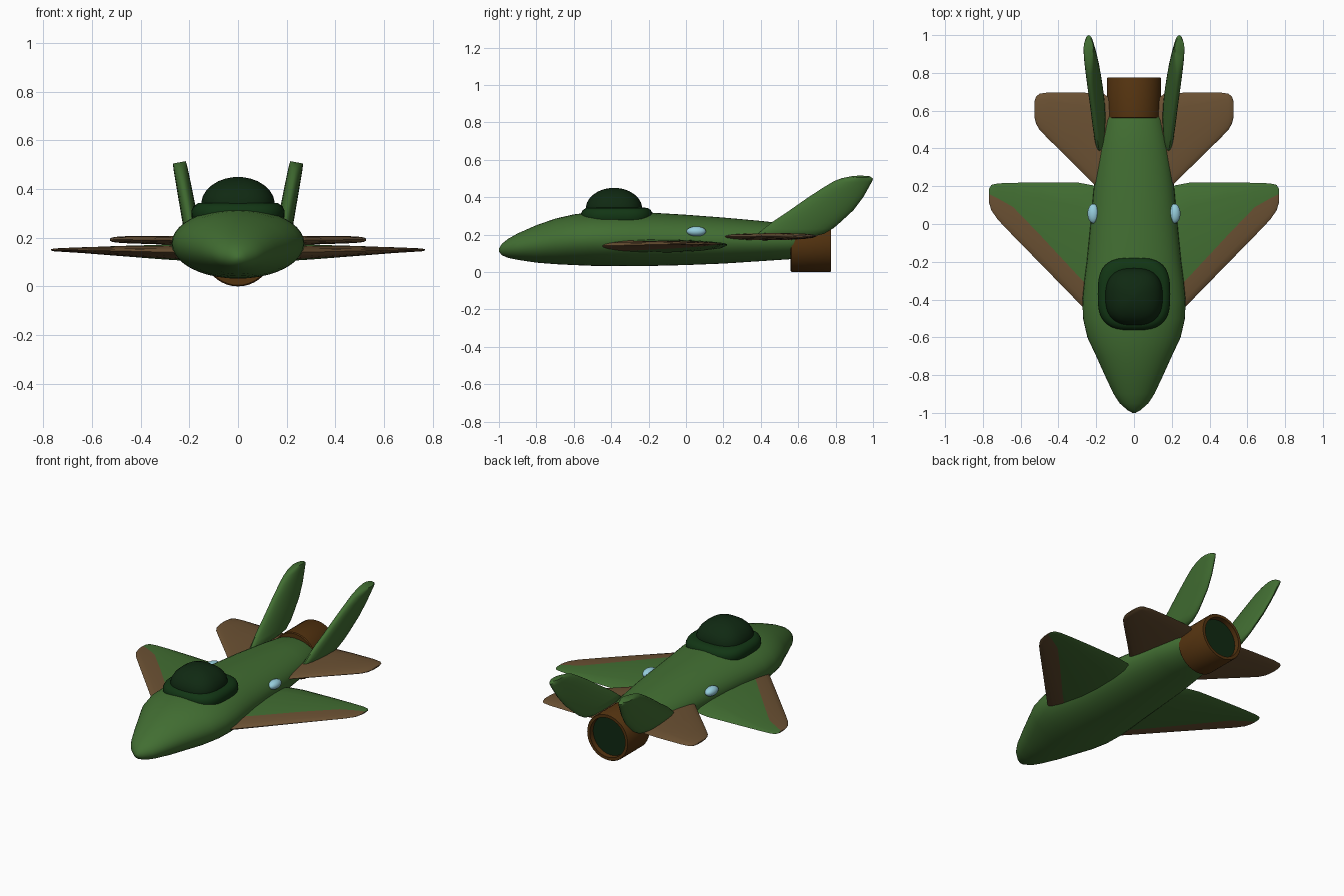
import bpy, bmesh, math

if "Cube" in bpy.data.objects:
    bpy.data.objects.remove(bpy.data.objects["Cube"])


def material(name, rgb):
    m = bpy.data.materials.new(name)
    m.diffuse_color = (*rgb, 1)
    m.use_nodes = True
    m.node_tree.nodes["Principled BSDF"].inputs["Base Color"].default_value = m.diffuse_color
    return m


GREEN = material("camo green", (0.054, 0.156, 0.032))
BROWN = material("camo brown", (0.147, 0.082, 0.033))
RUST = material("engine brown", (0.088, 0.033, 0.005))
RIM = material("rim green", (0.006, 0.036, 0.007))
GLASS = material("dark glass", (0.005, 0.022, 0.006))
LAMP = material("pale blue", (0.305, 0.61, 0.716))


def loft(name, rings, mats, rule=None, angle=40):
    """Skin closed rings of equal length; rule(ring, segment) picks the material."""
    bm = bmesh.new()
    rows = [[bm.verts.new(p) for p in ring] for ring in rings]
    n = len(rows[0])
    for i in range(len(rows) - 1):
        for j in range(n):
            k = (j + 1) % n
            f = bm.faces.new((rows[i][j], rows[i][k], rows[i + 1][k], rows[i + 1][j]))
            f.material_index = rule(i, j) if rule else 0
    bm.faces.new(rows[0])
    cap = bm.faces.new(rows[-1])
    cap.material_index = rule(len(rows) - 2, 0) if rule else 0
    bmesh.ops.recalc_face_normals(bm, faces=bm.faces)
    mesh = bpy.data.meshes.new(name)
    bm.to_mesh(mesh)
    bm.free()
    for m in mats:
        mesh.materials.append(m)
    mesh.shade_smooth()
    mesh.set_sharp_from_angle(angle=math.radians(angle))
    ob = bpy.data.objects.new(name, mesh)
    bpy.context.collection.objects.link(ob)
    return ob


def oval(a, b, power=2.0, n=40):
    """Points of a superellipse with half sizes a and b."""
    pts = []
    for i in range(n):
        t = 2 * math.pi * i / n
        c, s = math.cos(t), math.sin(t)
        pts.append((a * math.copysign(abs(c) ** (2 / power), c),
                    b * math.copysign(abs(s) ** (2 / power), s)))
    return pts


# Fuselage: y, half width, bottom, top
body = [(-1, .008, .11, .125), (-.985, .035, .09, .15), (-.95, .075, .075, .178),
        (-.9, .108, .065, .206), (-.8, .155, .05, .25), (-.7, .2, .042, .285),
        (-.6, .247, .037, .308), (-.5, .27, .033, .32), (-.4, .273, .032, .321),
        (-.3, .263, .032, .321), (-.2, .25, .032, .318), (0, .23, .037, .306),
        (.2, .212, .045, .291), (.4, .185, .058, .273), (.55, .155, .068, .257),
        (.585, .14, .08, .245)]
loft("fuselage", [[(u, y, (lo + hi) / 2 + v) for u, v in oval(w, (hi - lo) / 2)]
                  for y, w, lo, hi in body], [GREEN])

# Engine nozzle with a recessed dark disc
nozzle = [(.56, .138), (.565, .143), (.77, .143), (.775, .14), (.775, .122), (.745, .12), (.745, .01)]
loft("engine_nozzle", [[(u, y, .143 + v) for u, v in oval(r, r)] for y, r in nozzle],
     [RUST, GLASS], lambda i, j: 1 if i == 5 else 0)

# Canopy rim and dome: z, half size
rim = [(.255, .175), (.28, .19), (.31, .192), (.33, .183), (.342, .165), (.345, .14)]
loft("canopy_rim", [[(u, -.37 + v, z) for u, v in oval(r, r, 3.0)] for z, r in rim], [RIM], angle=60)
dome = [(.32, .15), (.345, .151), (.37, .145), (.395, .13), (.415, .109),
        (.432, .082), (.443, .052), (.449, .02), (.45, .004)]
loft("canopy_dome", [[(u, -.385 + v, z) for u, v in oval(r, r, 2.6)] for z, r in dome], [GLASS], angle=60)


def foil(x, front, border, back, half, z, side):
    """Wing section; the first four segments on each face lie ahead of the border."""
    ys = [front + (border - front) * t for t in (0, .08, .3, .65)]
    ys += [border + (back - border) * t for t in (0, .25, .5, .75, .93, 1)]
    hs = []
    for y in ys:
        u = (y - front) / (back - front)
        hs.append(half * math.sqrt(max(0, 4 * u * (1 - u))))
    upper = [(side * x, y, z + h) for y, h in zip(ys, hs)]
    lower = [(side * x, y, z - h) for y, h in zip(ys, hs)]
    return upper + lower[-2:0:-1]


# Wing and tailplane plans: x, front, colour border, back, half thickness, z
wing = [(.15, -.56, -.41, .17, .036, .139), (.22, -.49, -.35, .205, .035, .14),
        (.30, -.41, -.27, .22, .031, .141), (.5, -.205, -.055, .22, .02, .146),
        (.64, -.062, .09, .218, .012, .149), (.72, .022, .135, .215, .008, .15),
        (.755, .072, .152, .207, .006, .15), (.768, .115, .16, .185, .003, .15)]
tail = [(.1, .1, .25, .64, .019, .188), (.16, .16, .3, .69, .019, .188),
        (.3, .3, .42, .697, .018, .19), (.45, .447, .53, .697, .015, .192),
        (.5, .498, .57, .69, .012, .192), (.518, .53, .58, .675, .009, .192),
        (.527, .565, .6, .65, .004, .192)]
# Tail fins: z, front, back, half thickness
fin = [(.19, .375, .68, .02), (.205, .385, .74, .033), (.235, .42, .79, .033),
       (.27, .465, .83, .033), (.33, .555, .895, .032), (.40, .655, .948, .031),
       (.45, .732, .976, .03), (.485, .79, .995, .029), (.5, .83, 1.0, .028),
       (.51, .88, .985, .026)]
tilt = math.radians(10.6)

for side, word in ((1, "right"), (-1, "left")):
    loft(word + "_wing", [foil(*s, side) for s in wing], [GREEN, BROWN],
         lambda i, j: 1 if j < 4 or j >= 14 else 0, 50)
    loft(word + "_tailplane", [foil(*s, side) for s in tail], [BROWN], angle=50)
    rings = []
    for z, front, back, half in fin:
        cx = .183 + (z - .2) * math.tan(tilt)
        rings.append([(side * (cx + v * math.cos(tilt)), (front + back) / 2 + u,
                       z - v * math.sin(tilt))
                      for u, v in oval((back - front) / 2, half, n=24)])
    loft(word + "_tail_fin", rings, [GREEN], angle=45)

    # Side lamp
    lamp = [(math.cos(t), math.sin(t)) for t in [math.pi * (i / 12 - .5) * .98 for i in range(13)]]
    loft(word + "_lamp", [[(side * .215 + .031 * u, .055 + .052 * s, .217 + .027 * v)
                           for u, v in oval(c, c, n=20)] for c, s in lamp], [LAMP], angle=60)
